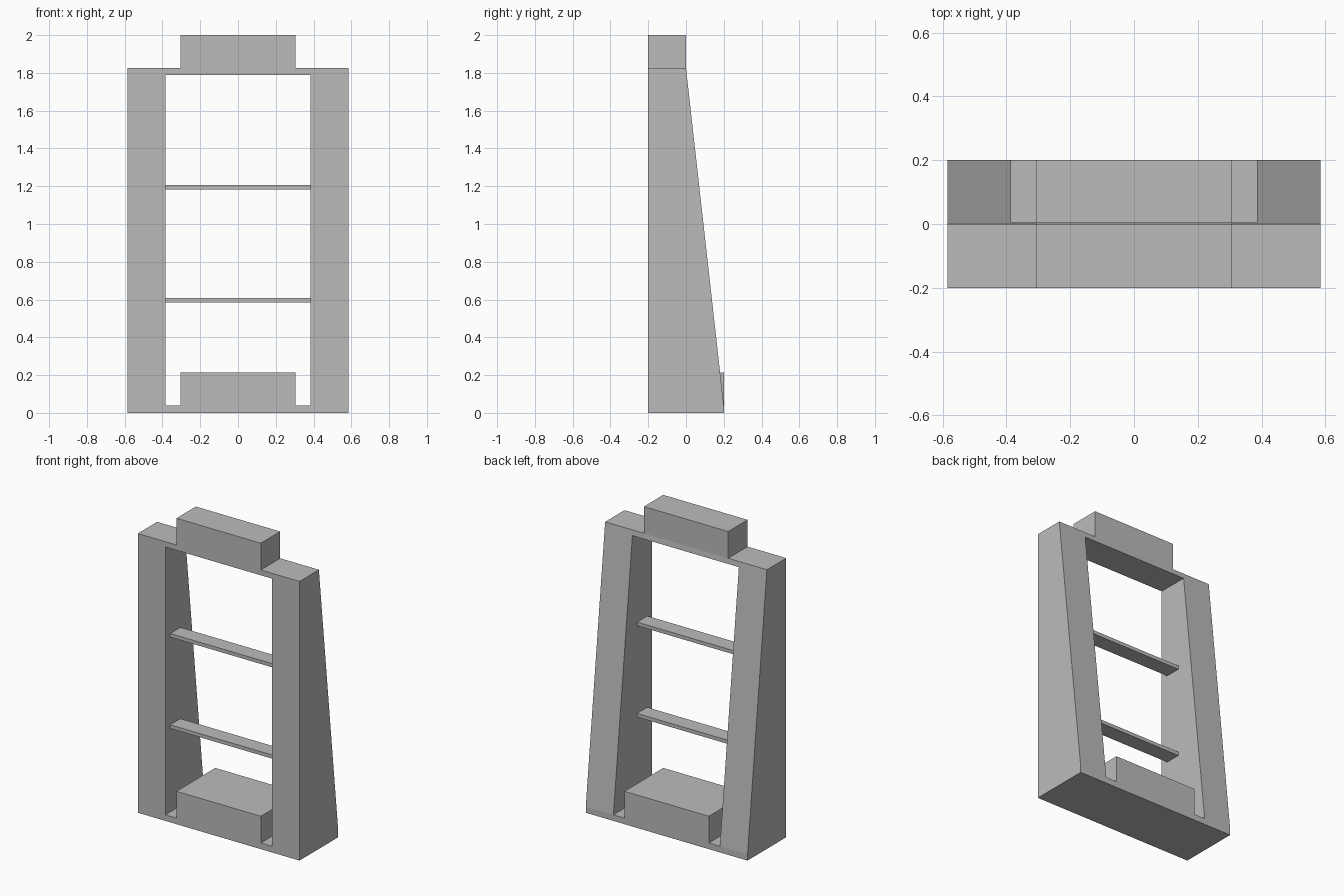
import bpy
import bmesh

cube = bpy.data.objects.get("Cube")
if cube:
    bpy.data.objects.remove(cube, do_unlink=True)

grey = bpy.data.materials.new("plain grey")
grey.use_nodes = True
colour = (0.5, 0.5, 0.5, 1)
grey.diffuse_color = colour
grey.node_tree.nodes["Principled BSDF"].inputs["Base Color"].default_value = colour

HALF_W, INNER, BLOCK = 0.585, 0.385, 0.305   # half widths of frame, opening, blocks
FRONT, BACK = -0.2, 0.2
FLOOR, LINTEL, SHOULDER, TOP = 0.04, 1.79, 1.825, 2.0


def extrude_x(name, profile, x0, x1):
    """Extrude a (y, z) profile from x0 to x1."""
    bm = bmesh.new()
    face = bm.faces.new([bm.verts.new((x0, y, z)) for y, z in profile])
    ext = bmesh.ops.extrude_face_region(bm, geom=[face])["geom"]
    moved = [v for v in ext if isinstance(v, bmesh.types.BMVert)]
    bmesh.ops.translate(bm, vec=(x1 - x0, 0, 0), verts=moved)
    bmesh.ops.recalc_face_normals(bm, faces=bm.faces[:])
    mesh = bpy.data.meshes.new(name)
    bm.to_mesh(mesh)
    bm.free()
    mesh.materials.append(grey)
    obj = bpy.data.objects.new(name, mesh)
    bpy.context.collection.objects.link(obj)
    return obj


def box(name, half_x, y0, y1, z0, z1):
    return extrude_x(name, [(y0, z0), (y1, z0), (y1, z1), (y0, z1)], -half_x, half_x)


def slope_y(z):
    """Depth of the sloping back at height z."""
    return BACK * (SHOULDER - z) / (SHOULDER - FLOOR)


def tapered(z0, z1):
    return [(FRONT, z0), (slope_y(z0), z0), (slope_y(z1), z1), (FRONT, z1)]


# Base slab and the block standing on it
box("base_slab", HALF_W, FRONT, BACK, 0, FLOOR)
box("base_block", BLOCK, FRONT, BACK, FLOOR, 0.215)

# Tapered uprights and the beam between their tops
extrude_x("left_upright", tapered(FLOOR, SHOULDER), INNER, HALF_W)
extrude_x("right_upright", tapered(FLOOR, SHOULDER), -HALF_W, -INNER)
extrude_x("top_beam", tapered(LINTEL, SHOULDER), -INNER, INNER)

# Block on top
box("top_block", BLOCK, FRONT, 0, SHOULDER, TOP)

# Thin shelves across the opening
for name, z in (("lower_shelf", 0.585), ("upper_shelf", 1.182)):
    box(name, INNER, -0.15, -0.045, z, z + 0.024)
